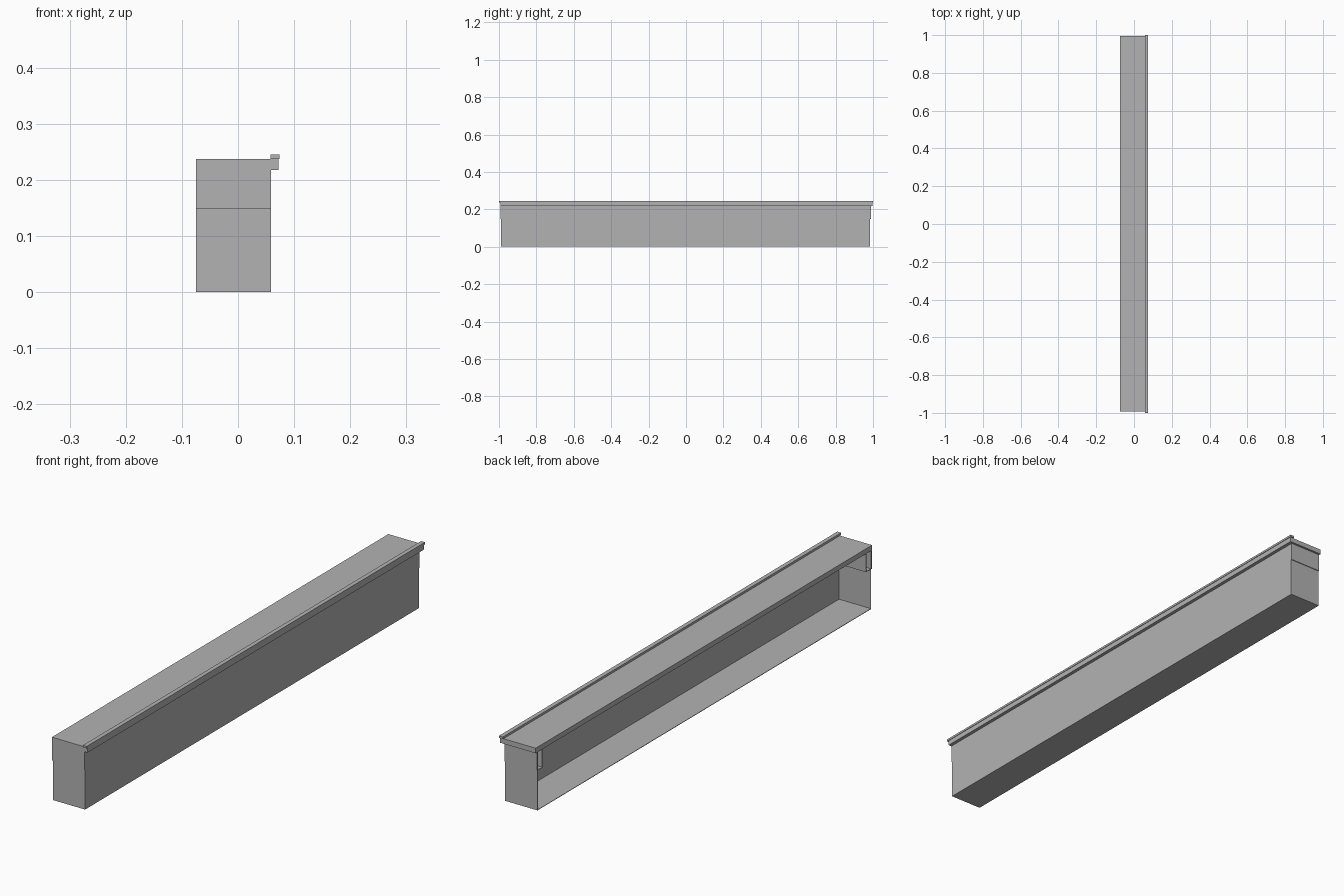
import bpy

cube = bpy.data.objects.get("Cube")
if cube:
    bpy.data.objects.remove(cube, do_unlink=True)

grey = bpy.data.materials.new("plain grey")
grey.use_nodes = True
colour = (0.45, 0.45, 0.45, 1)
grey.diffuse_color = colour
grey.node_tree.nodes["Principled BSDF"].inputs["Base Color"].default_value = colour

LEFT, RIGHT = -0.075, 0.059     # open side and closed side of the trough
FRONT, BACK = -0.988, 0.985
RIM = 0.218                     # underside of the top plate
FLAP = 0.149                    # bottom of the end channels
T = 0.002                       # sheet thickness


def box(name, x, y, z):
    """Box from (min, max) pairs on each axis."""
    bpy.ops.mesh.primitive_cube_add(size=1)
    ob = bpy.context.object
    ob.name = name
    ob.location = [sum(p) / 2 for p in (x, y, z)]
    ob.scale = [abs(p[1] - p[0]) for p in (x, y, z)]
    bpy.ops.object.transform_apply(location=True, scale=True)
    ob.data.materials.append(grey)
    return ob


# Trough: floor and long closed wall, left side open
box("floor", (LEFT, RIGHT), (FRONT, BACK), (0, T))
box("long_wall", (RIGHT - T, RIGHT), (FRONT, BACK), (0, RIM))

# Ends: lower sheet, with a hollow channel folded inwards under the plate
for name, end, inward in (("front", FRONT, 1), ("back", BACK, -1)):
    def span(a, b):
        return sorted((end + inward * a, end + inward * b))
    width = (LEFT, RIGHT)
    box(name + "_end_wall", width, span(0, T), (0, FLAP))
    box(name + "_channel_outer", width, span(-0.003, T), (FLAP, RIM))
    box(name + "_channel_bottom", width, span(0, 0.03), (FLAP, FLAP + T))
    box(name + "_channel_inner", width, span(0.03 - T, 0.03), (FLAP, RIM))

# Top plate overhanging the closed wall, and the raised lip along its edge
box("top_plate", (LEFT, 0.072), (-0.993, 0.996), (RIM, 0.237))
box("edge_lip", (0.058, 0.074), (-1, 1), (0.237, 0.245))
